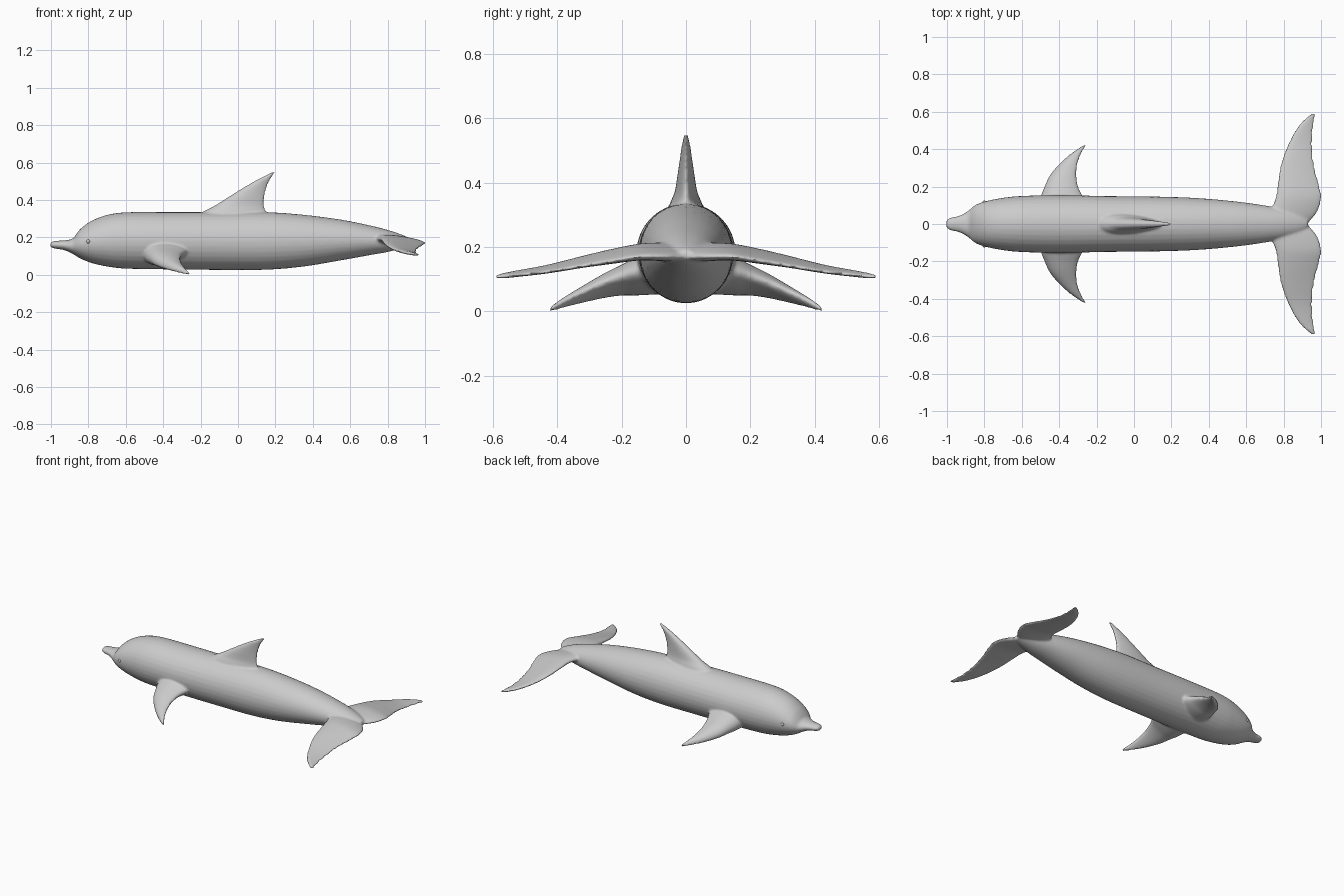
import bpy, bmesh, math
from mathutils import Vector

if "Cube" in bpy.data.objects:
    bpy.data.objects.remove(bpy.data.objects["Cube"])


def spline(rows, steps=5):
    """Catmull-Rom interpolation through rows of section parameters."""
    out = []
    for i in range(len(rows) - 1):
        p0, p1 = rows[max(i - 1, 0)], rows[i]
        p2, p3 = rows[i + 1], rows[min(i + 2, len(rows) - 1)]
        for s in range(steps):
            t = s / steps
            out.append([0.5 * (2 * b + (c - a) * t + (2 * a - 5 * b + 4 * c - d) * t * t
                               + (3 * b - a - 3 * c + d) * t ** 3)
                        for a, b, c, d in zip(p0, p1, p2, p3)])
    out.append(list(rows[-1]))
    return out


def loft(name, rings):
    bm = bmesh.new()
    loops = [[bm.verts.new(p) for p in ring] for ring in rings]
    n = len(loops[0])
    for a, b in zip(loops, loops[1:]):
        for i in range(n):
            bm.faces.new((a[i], a[(i + 1) % n], b[(i + 1) % n], b[i]))
    bm.faces.new(loops[0])
    bm.faces.new(loops[-1])
    bmesh.ops.recalc_face_normals(bm, faces=bm.faces)
    me = bpy.data.meshes.new(name)
    bm.to_mesh(me)
    bm.free()
    ob = bpy.data.objects.new(name, me)
    bpy.context.collection.objects.link(ob)
    return ob


ANGLES = [2 * math.pi * i / 32 for i in range(32)]


def fin_ring(lead, trail, thick):
    """Teardrop section between a leading and a trailing point."""
    mid, half = (lead + trail) / 2, (lead - trail) / 2
    return [mid + half * math.cos(a) + thick * math.sin(a) * (1 + 0.3 * math.cos(a))
            for a in ANGLES]


# Body with beak: x, top z, bottom z, half width
body_rows = [
    (-1.003, .170, .150, .018), (-.985, .180, .141, .033), (-.93, .184, .132, .046),
    (-.885, .193, .112, .072), (-.862, .222, .098, .092), (-.835, .252, .083, .108),
    (-.78, .290, .062, .125), (-.70, .320, .044, .140), (-.60, .334, .033, .150),
    (-.40, .335, .029, .154), (-.10, .335, .026, .149), (.15, .335, .027, .146),
    (.35, .321, .044, .138), (.55, .295, .077, .120), (.70, .265, .104, .099),
    (.80, .240, .122, .080), (.88, .213, .143, .055), (.93, .190, .162, .022)]
parts = [loft("dolphin_body", [
    [Vector((x, w * math.cos(a), (t + b) / 2 + (t - b) / 2 * math.sin(a))) for a in ANGLES]
    for x, t, b, w in spline(body_rows)])]

# Dorsal fin: z, leading x, trailing x, half thickness
dorsal_rows = [
    (.28, -.26, .17, .062), (.335, -.19, .150, .048), (.37, -.125, .140, .034),
    (.42, -.045, .142, .026), (.47, .035, .155, .019), (.51, .105, .173, .014),
    (.538, .160, .192, .010), (.55, .186, .202, .006)]
parts.append(loft("dorsal_fin", [
    fin_ring(Vector((l, 0, z)), Vector((t, 0, z)), Vector((0, h, 0)))
    for z, l, t, h in spline(dorsal_rows)]))

# Side fins: y, leading x, trailing x, centre z, half thickness
flipper_rows = [
    (.08, -.51, -.25, .120, .060), (.15, -.497, -.275, .112, .056),
    (.20, -.478, -.298, .100, .045), (.26, -.450, -.308, .080, .035),
    (.32, -.400, -.302, .055, .025), (.37, -.345, -.284, .033, .017),
    (.41, -.288, -.262, .013, .011), (.424, -.264, -.253, .006, .006)]
fluke_rows = [
    (0, .71, .925, .180, .026), (.06, .725, .978, .182, .026),
    (.14, .757, 1.003, .182, .023), (.22, .769, .988, .170, .020),
    (.32, .785, .964, .152, .015), (.43, .825, .955, .130, .011),
    (.52, .875, .960, .117, .009), (.565, .918, .968, .111, .008),
    (.59, .950, .972, .108, .006)]
for name, rows, tilt in (("flipper", flipper_rows, -.012), ("fluke", fluke_rows, .012)):
    for s in (-1, 1):
        parts.append(loft(name, [
            fin_ring(Vector((l, s * y, z + tilt * min(1, (t - l) * 5))),
                     Vector((t, s * y, z - tilt * min(1, (t - l) * 5))),
                     Vector((0, 0, h)))
            for y, l, t, z, h in spline(rows)]))

# Fuse everything into one soft skin
bpy.ops.object.select_all(action='DESELECT')
for p in parts:
    p.select_set(True)
body = parts[0]
bpy.context.view_layer.objects.active = body
bpy.ops.object.join()
remesh = body.modifiers.new("fuse", 'REMESH')
remesh.mode = 'VOXEL'
remesh.voxel_size = 0.007
remesh.use_smooth_shade = True
soft = body.modifiers.new("soften", 'SMOOTH')
soft.factor = 0.5
soft.iterations = 6

# Eyes
for s in (-1, 1):
    bpy.ops.mesh.primitive_uv_sphere_add(segments=16, ring_count=8, radius=.011,
                                         location=(-.80, s * .114, .178))
    bpy.context.object.name = "eye"
    bpy.ops.object.shade_smooth()
